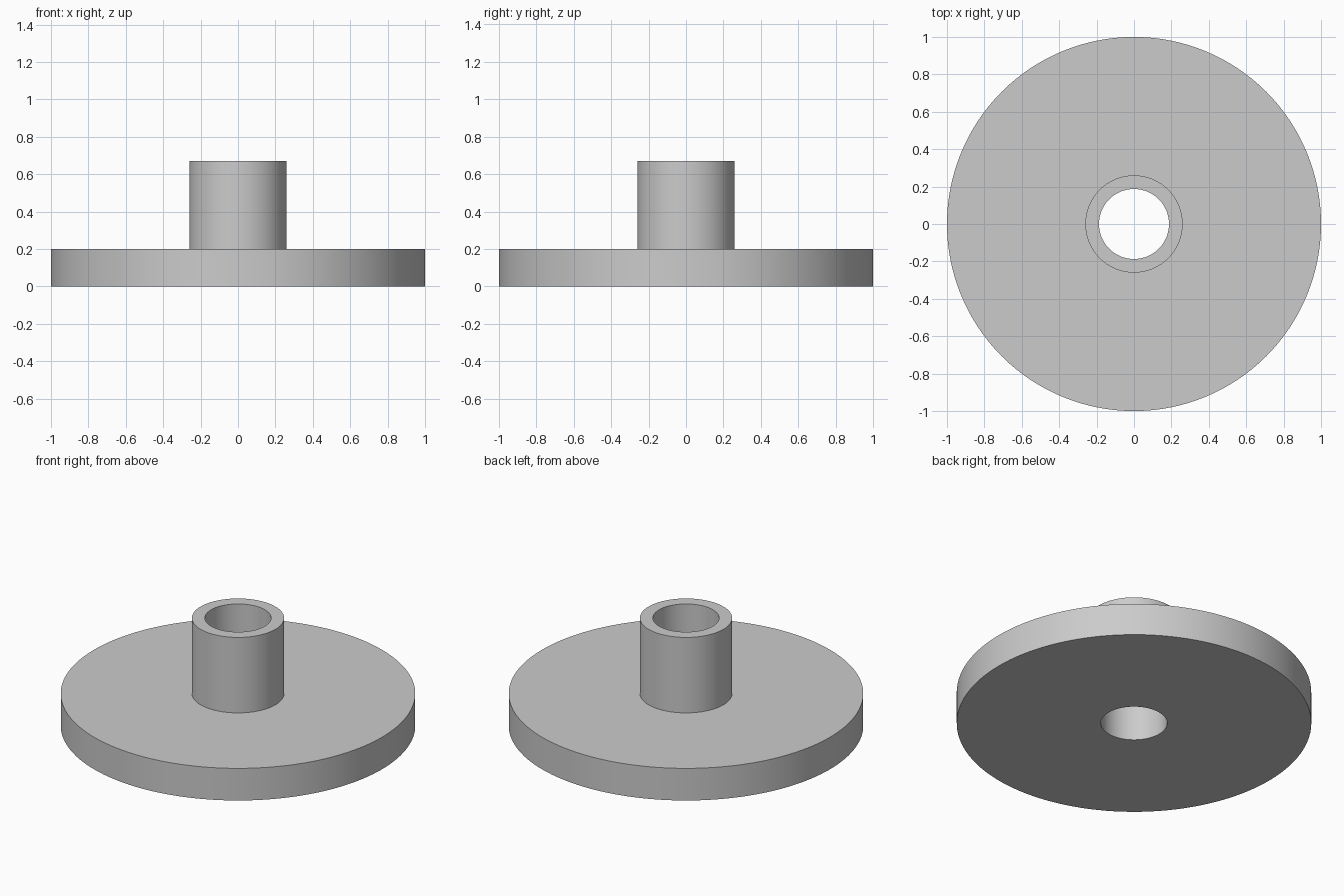
import bpy
import bmesh
from math import cos, sin, tau, radians

cube = bpy.data.objects.get("Cube")
if cube:
    bpy.data.objects.remove(cube, do_unlink=True)

SEGMENTS = 128
PLATE_RADIUS, HUB_RADIUS, BORE_RADIUS = 1.0, 0.26, 0.187
PLATE_TOP, HUB_TOP = 0.2, 0.67

# Plain grey
grey = bpy.data.materials.new("grey")
grey.use_nodes = True
colour = (0.6, 0.6, 0.6, 1)
grey.diffuse_color = colour
grey.node_tree.nodes["Principled BSDF"].inputs["Base Color"].default_value = colour


def lathe(name, profile, material):
    """Turn a closed (radius, height) profile around the z axis."""
    bm = bmesh.new()
    rings = []
    for radius, z in profile:
        angles = [tau * i / SEGMENTS for i in range(SEGMENTS)]
        rings.append([bm.verts.new((radius * cos(a), radius * sin(a), z)) for a in angles])
    for k, ring in enumerate(rings):
        above = rings[(k + 1) % len(rings)]
        for i in range(SEGMENTS):
            j = (i + 1) % SEGMENTS
            bm.faces.new((ring[i], ring[j], above[j], above[i]))
    bmesh.ops.recalc_face_normals(bm, faces=bm.faces)
    mesh = bpy.data.meshes.new(name)
    bm.to_mesh(mesh)
    bm.free()
    mesh.materials.append(material)
    obj = bpy.data.objects.new(name, mesh)
    bpy.context.collection.objects.link(obj)
    bpy.ops.object.select_all(action="DESELECT")
    obj.select_set(True)
    bpy.context.view_layer.objects.active = obj
    bpy.ops.object.shade_smooth_by_angle(angle=radians(30))
    return obj


# Round plate with a raised tubular hub and a bore right through
lathe("flanged_hub", [
    (BORE_RADIUS, 0),
    (PLATE_RADIUS, 0),
    (PLATE_RADIUS, PLATE_TOP),
    (HUB_RADIUS, PLATE_TOP),
    (HUB_RADIUS, HUB_TOP),
    (BORE_RADIUS, HUB_TOP),
], grey)
